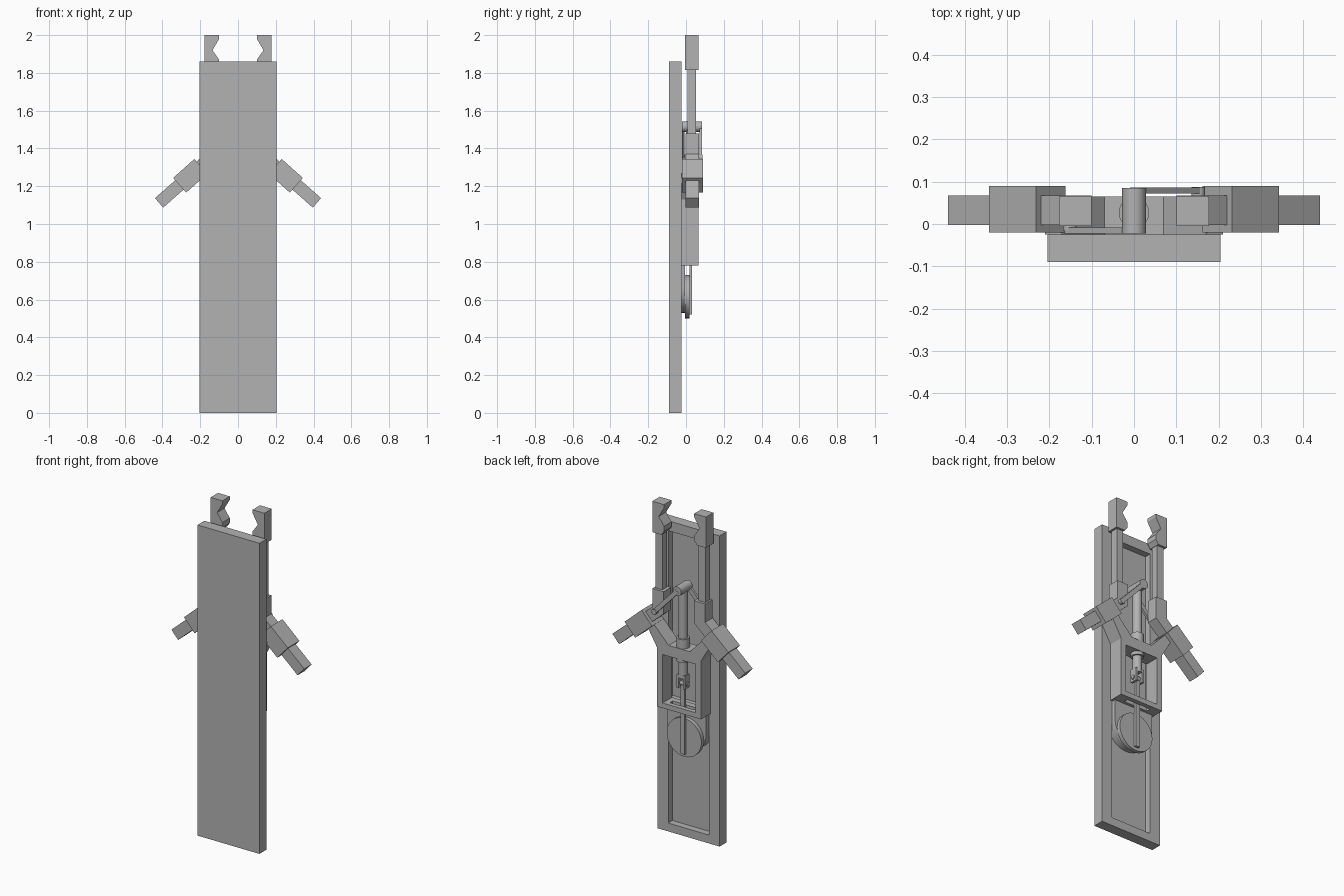
import bpy, bmesh, math
from mathutils import Vector

cube = bpy.data.objects.get("Cube")
if cube:
    bpy.data.objects.remove(cube, do_unlink=True)

# One grey material for everything
grey = bpy.data.materials.new("plain_grey")
grey.use_nodes = True
GREY = (0.45, 0.45, 0.45, 1)
grey.diffuse_color = GREY
grey.node_tree.nodes["Principled BSDF"].inputs["Base Color"].default_value = GREY


def finish(name, bm):
    bmesh.ops.recalc_face_normals(bm, faces=bm.faces)
    mesh = bpy.data.meshes.new(name)
    bm.to_mesh(mesh)
    bm.free()
    mesh.materials.append(grey)
    obj = bpy.data.objects.new(name, mesh)
    bpy.context.collection.objects.link(obj)
    return obj


def prism(name, outline, y0, y1, side=1):
    """Extrude an x-z outline from y0 to y1; side -1 mirrors it."""
    bm = bmesh.new()
    face = bm.faces.new([bm.verts.new((side * x, y0, z)) for x, z in outline])
    new = bmesh.ops.extrude_face_region(bm, geom=[face])["geom"]
    verts = [v for v in new if isinstance(v, bmesh.types.BMVert)]
    bmesh.ops.translate(bm, verts=verts, vec=(0, y1 - y0, 0))
    return finish(name, bm)


def box(name, x0, x1, y0, y1, z0, z1, side=1):
    return prism(name, [(x0, z0), (x1, z0), (x1, z1), (x0, z1)], y0, y1, side)


def bar(name, a, b, width, y0, y1, side=1):
    """Straight bar between two x-z points."""
    a, b = Vector(a), Vector(b)
    d = (b - a).normalized() * width / 2
    n = Vector((-d.y, d.x))
    return prism(name, [a - n, b - n, b + n, a + n], y0, y1, side)


def rod(name, a, b, radius):
    a, b = Vector(a), Vector(b)
    bm = bmesh.new()
    bmesh.ops.create_cone(bm, cap_ends=True, segments=32, radius1=radius,
                          radius2=radius, depth=(b - a).length)
    turn = Vector((0, 0, 1)).rotation_difference(b - a).to_matrix()
    bmesh.ops.rotate(bm, verts=bm.verts, matrix=turn)
    bmesh.ops.translate(bm, verts=bm.verts, vec=(a + b) / 2)
    obj = finish(name, bm)
    smooth(obj)
    return obj


def activate(obj):
    bpy.ops.object.select_all(action='DESELECT')
    obj.select_set(True)
    bpy.context.view_layer.objects.active = obj


def smooth(obj):
    activate(obj)
    bpy.ops.object.shade_smooth_by_angle(angle=math.radians(35))


def cut(obj, cutter):
    mod = obj.modifiers.new("cut", 'BOOLEAN')
    mod.operation = 'DIFFERENCE'
    mod.solver = 'EXACT'
    mod.object = cutter
    activate(obj)
    bpy.ops.object.modifier_apply(modifier=mod.name)
    bpy.data.objects.remove(cutter, do_unlink=True)


# Long base plate with a shallow tray in its back
plate = box("base_plate", -0.205, 0.205, -0.09, -0.025, 0, 1.86)
cut(plate, box("tray_cutter", -0.135, 0.135, -0.065, 0, 0.05, 1.8))

# Round-ended backing plate behind the wheel
arc = [(0.13 * math.cos(t), 0.66 + 0.13 * math.sin(t))
       for t in [math.pi * (1 + i / 24) for i in range(25)]]
smooth(prism("wheel_backing", arc + [(0.13, 0.8), (-0.13, 0.8)], -0.065, -0.005))

# Crank wheel and connecting bar
rod("crank_wheel", (0, -0.005, 0.615), (0, 0.018, 0.615), 0.115)
box("connecting_bar", -0.014, 0.014, 0.018, 0.032, 0.52, 0.96)

# Forked body with a window and a slot in its lower bar
half = [(0.145, 0.78), (0.145, 1.13), (0.21, 1.24), (0.17, 1.27), (0.07, 1.165)]
body = prism("forked_body", half + [(-x, z) for x, z in reversed(half)], -0.025, 0.065)
cut(body, box("window_cutter", -0.11, 0.11, -0.1, 0.1, 0.81, 1.1))
cut(body, box("slot_cutter", -0.08, 0.08, 0.012, 0.038, 0.7, 0.9))

# Central piston with guide sleeve, lower fork and top head
MID = 0.027
rod("piston", (0, MID, 0.98), (0, MID, 1.5), 0.026)
rod("guide_sleeve", (0, MID, 1.08), (0, MID, 1.22), 0.036)
for side in (-1, 1):
    box("piston_fork", 0.014, 0.028, 0.005, 0.05, 0.92, 1.0, side)
rod("fork_pin", (-0.034, MID, 0.945), (0.034, MID, 0.945), 0.013)
rod("piston_head", (0, -0.022, 1.515), (0, 0.085, 1.515), 0.028)

# Slanted sliding arms, sockets, shafts and claws
arm = [(0.1, 1.48), (0.175, 1.48), (0.175, 1.37), (0.44, 1.137), (0.396, 1.087), (0.1, 1.347)]
claw = [(0.178, 2), (0.1, 2), (0.1, 1.98), (0.135, 1.92), (0.1, 1.87),
        (0.1, 1.84), (0.118, 1.815), (0.178, 1.815)]
for side, word in ((1, "left"), (-1, "right")):
    prism(word + "_arm", arm, -0.002, 0.068, side)
    bar(word + "_socket", (0.197, 1.305), (0.309, 1.205), 0.104, -0.02, 0.09, side)
    box(word + "_shaft", 0.12, 0.165, 0.008, 0.052, 1.47, 1.83, side)
    prism(word + "_claw", claw, -0.005, 0.065, side)
    # Links on opposite faces of the mechanism
    y0, y1 = (0.072, 0.086) if side > 0 else (-0.022, -0.008)
    bar(word + "_link", (0, 1.515), (0.155, 1.35), 0.026, y0, y1, side)
    rod(word + "_link_pin", (side * 0.152, -0.015 if side < 0 else 0.05, 1.352),
        (side * 0.152, 0.02 if side < 0 else 0.088, 1.352), 0.016)
